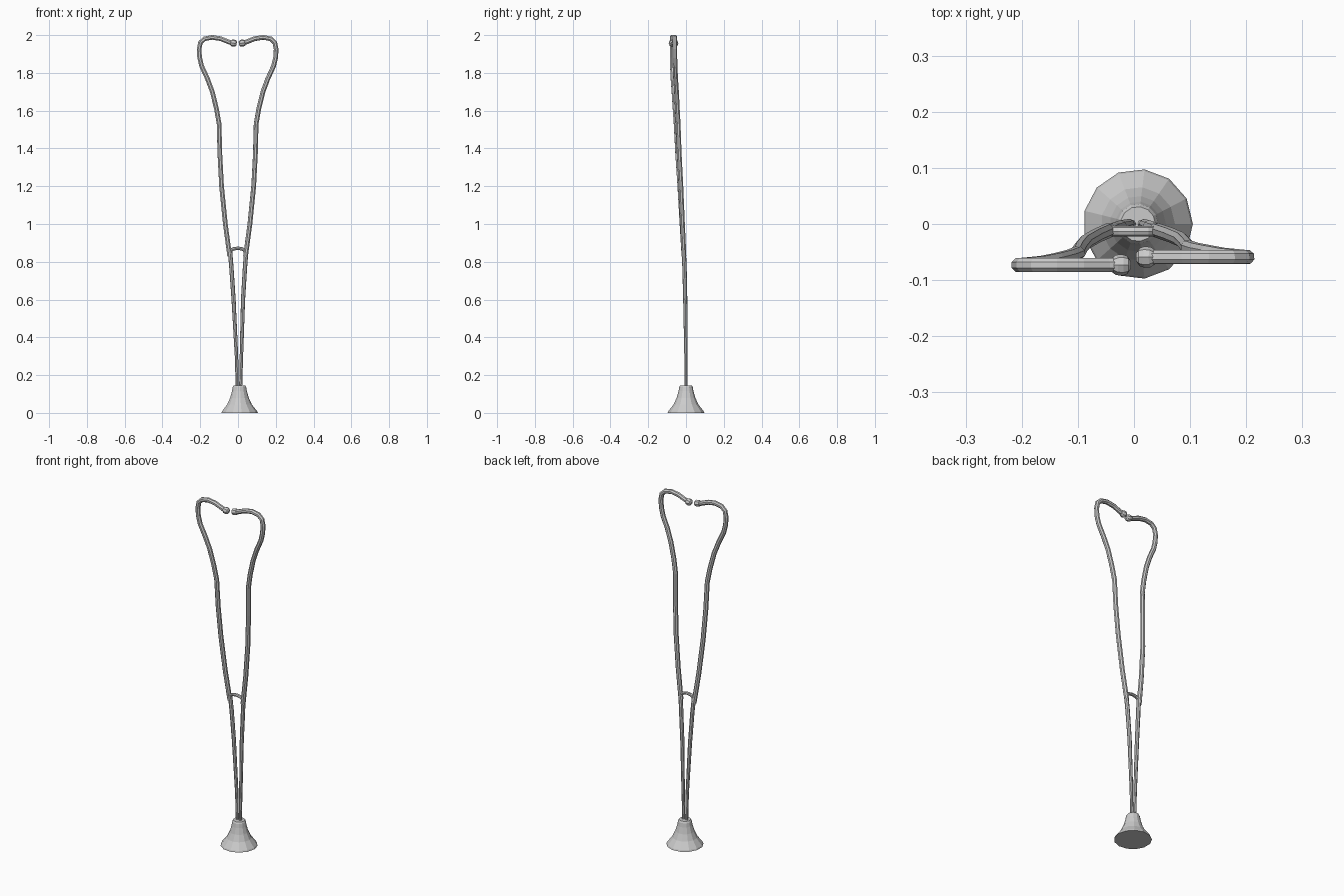
import bpy, math
from mathutils import Vector

if "Cube" in bpy.data.objects:
    bpy.data.objects.remove(bpy.data.objects["Cube"])


def tube(name, points):
    """Sweep an eight-sided tube through (x, y, z, radius) points."""
    cu = bpy.data.curves.new(name + "_path", "CURVE")
    cu.dimensions = "3D"
    cu.bevel_depth = 1.0
    cu.bevel_resolution = 2
    cu.use_fill_caps = True
    sp = cu.splines.new("POLY")
    sp.points.add(len(points) - 1)
    for p, (x, y, z, r) in zip(sp.points, points):
        p.co = (x, y, z, 1)
        p.radius = r
    sp.use_smooth = False
    tmp = bpy.data.objects.new(name + "_tmp", cu)
    bpy.context.collection.objects.link(tmp)
    bpy.context.view_layer.update()
    dg = bpy.context.evaluated_depsgraph_get()
    me = bpy.data.meshes.new_from_object(tmp.evaluated_get(dg))
    bpy.data.objects.remove(tmp)
    ob = bpy.data.objects.new(name, me)
    bpy.context.collection.objects.link(ob)
    return ob


def lathe(name, profile, sides, centre):
    """Spin (radius, z) rings about the vertical axis, capped both ends."""
    verts = [(centre[0] + r * math.cos(2 * math.pi * i / sides),
              centre[1] + r * math.sin(2 * math.pi * i / sides), z)
             for r, z in profile for i in range(sides)]
    faces = [(k * sides + i, k * sides + (i + 1) % sides,
              (k + 1) * sides + (i + 1) % sides, (k + 1) * sides + i)
             for k in range(len(profile) - 1) for i in range(sides)]
    faces.append(tuple(reversed(range(sides))))
    faces.append(tuple(range((len(profile) - 1) * sides, len(profile) * sides)))
    me = bpy.data.meshes.new(name)
    me.from_pydata(verts, [], faces)
    ob = bpy.data.objects.new(name, me)
    bpy.context.collection.objects.link(ob)
    return ob


# Flared chest piece
lathe("chest_bell", [(0.098, 0), (0.095, 0.008), (0.066, 0.045), (0.050, 0.08),
                     (0.040, 0.115), (0.036, 0.137), (0.031, 0.146)],
      13, (0.007, 0))

# Left and right tubing, ear tubes and ear tips
lower = [(0.012, 0, 0.13, 0.008), (0.016, 0, 0.3, 0.009), (0.025, -0.004, 0.6, 0.011),
         (0.036, -0.008, 0.77, 0.0115), (0.043, -0.012, 0.86, 0.0115)]
upper = [(0.042, -0.011, 0.83), (0.065, -0.020, 1.0), (0.085, -0.030, 1.2),
         (0.094, -0.040, 1.37), (0.098, -0.047, 1.53), (0.112, -0.052, 1.61),
         (0.134, -0.057, 1.70), (0.160, -0.062, 1.77), (0.190, -0.065, 1.835),
         (0.201, -0.066, 1.88), (0.204, -0.066, 1.925), (0.197, -0.066, 1.96),
         (0.176, -0.066, 1.980), (0.135, -0.066, 1.988), (0.090, -0.066, 1.981),
         (0.045, -0.066, 1.963), (0.030, -0.066, 1.959)]
for side, s in (("left", -1), ("right", 1)):
    # the two sides differ slightly: low tubing sits right of centre, ears twist
    tube(side + "_tubing", [(s * x + 0.004 * max(0, 1 - z), y, z, r)
                            if z > 0.5 else (s * (x - 0.003) + 0.005, y, z, r)
                            for x, y, z, r in lower])
    tube(side + "_ear_tube", [(s * x - 0.002, y + s * 0.007 * min(1, (z - 0.83) / 0.9), z, 0.0132)
                              for x, y, z in upper])
    ye = -0.066 + s * 0.007
    tube(side + "_ear_tip", [(s * x - 0.001, ye, z, r) for x, z, r in
                             ((0.038, 1.961, 0.013), (0.031, 1.959, 0.018),
                              (0.020, 1.957, 0.019), (0.011, 1.956, 0.016),
                              (0.006, 1.955, 0.009))])

# Arched spring bridge between the ear tubes
tube("spring_bridge", [(x, -0.013, z, 0.009) for x, z in
                       ((-0.045, 0.856), (-0.025, 0.868), (0, 0.872),
                        (0.023, 0.868), (0.042, 0.856))])
